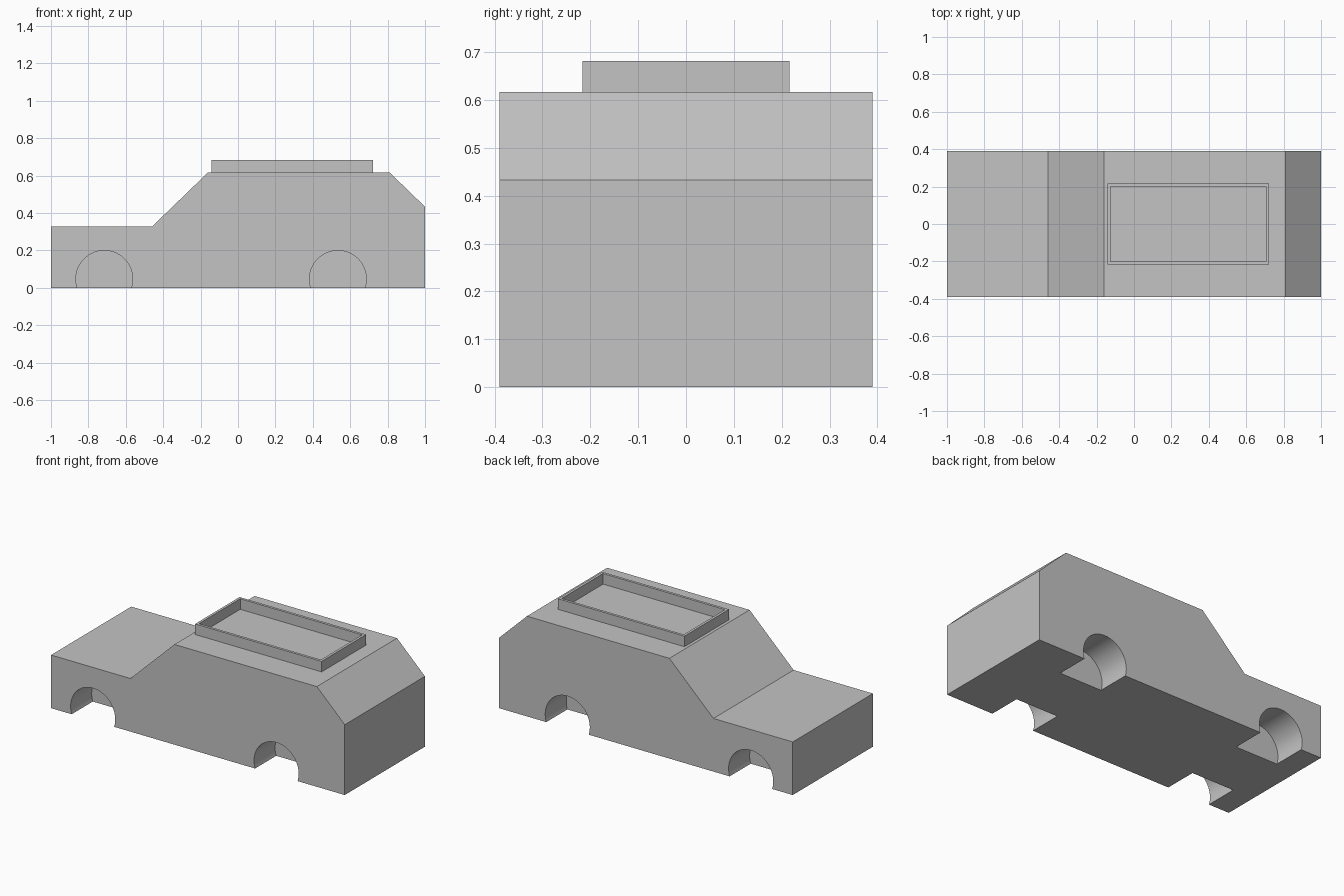
import bpy, bmesh
from mathutils import Matrix

if "Cube" in bpy.data.objects:
    bpy.data.objects.remove(bpy.data.objects["Cube"], do_unlink=True)

grey = bpy.data.materials.new("light_grey")
grey.use_nodes = True
COLOUR = (0.55, 0.55, 0.55, 1)
grey.diffuse_color = COLOUR
grey.node_tree.nodes["Principled BSDF"].inputs["Base Color"].default_value = COLOUR

HALF_WIDTH, ROOF = 0.39, 0.617


def finish(name, bm):
    """Turn a bmesh into a named, coloured object."""
    bmesh.ops.recalc_face_normals(bm, faces=bm.faces)
    mesh = bpy.data.meshes.new(name)
    bm.to_mesh(mesh)
    bm.free()
    mesh.materials.append(grey)
    obj = bpy.data.objects.new(name, mesh)
    bpy.context.collection.objects.link(obj)
    return obj


def box(name, centre, size):
    bm = bmesh.new()
    bmesh.ops.create_cube(bm, size=1, matrix=Matrix.Translation(centre) @ Matrix.Diagonal((*size, 1)))
    return finish(name, bm)


def carve(target, cutter):
    """Subtract the cutter from the target, then discard the cutter."""
    cutter.hide_render = True
    mod = target.modifiers.new("cut", "BOOLEAN")
    mod.operation, mod.solver, mod.object = "DIFFERENCE", "EXACT", cutter
    bpy.context.view_layer.objects.active = target
    bpy.ops.object.modifier_apply(modifier=mod.name)
    bpy.data.objects.remove(cutter, do_unlink=True)


# Body: side profile extruded across the width
profile = [(-1, 0), (1, 0), (1, 0.433), (0.81, ROOF), (-0.16, ROOF), (-0.46, 0.327), (-1, 0.327)]
bm = bmesh.new()
side = bm.faces.new([bm.verts.new((x, -HALF_WIDTH, z)) for x, z in profile])
extruded = bmesh.ops.extrude_face_region(bm, geom=[side], use_keep_orig=True)
bmesh.ops.translate(bm, vec=(0, 2 * HALF_WIDTH, 0),
                    verts=[v for v in extruded["geom"] if isinstance(v, bmesh.types.BMVert)])
body = finish("car_body", bm)

# Wheel arches: round blind recesses on both sides
ARCH_DEPTH = 0.205
for x in (-0.715, 0.534):
    for sign in (-1, 1):
        bm = bmesh.new()
        place = Matrix.Translation((x, sign * HALF_WIDTH, 0.047)) @ Matrix.Rotation(1.5707963, 4, "X")
        bmesh.ops.create_cone(bm, cap_ends=True, segments=64, radius1=0.152, radius2=0.152,
                              depth=2 * ARCH_DEPTH, matrix=place)
        carve(body, finish("arch_cutter", bm))

# Roof rack: thin open rectangular frame
rack = box("roof_rack", (0.29, 0, ROOF + 0.0325), (0.862, 0.433, 0.065))
carve(rack, box("rack_cutter", (0.29, 0, ROOF + 0.0325), (0.83, 0.401, 0.2)))

# Smooth the round arches, keep all other edges sharp
for obj in (body, rack):
    bpy.ops.object.select_all(action="DESELECT")
    obj.select_set(True)
    bpy.context.view_layer.objects.active = obj
    bpy.ops.object.shade_smooth_by_angle()
